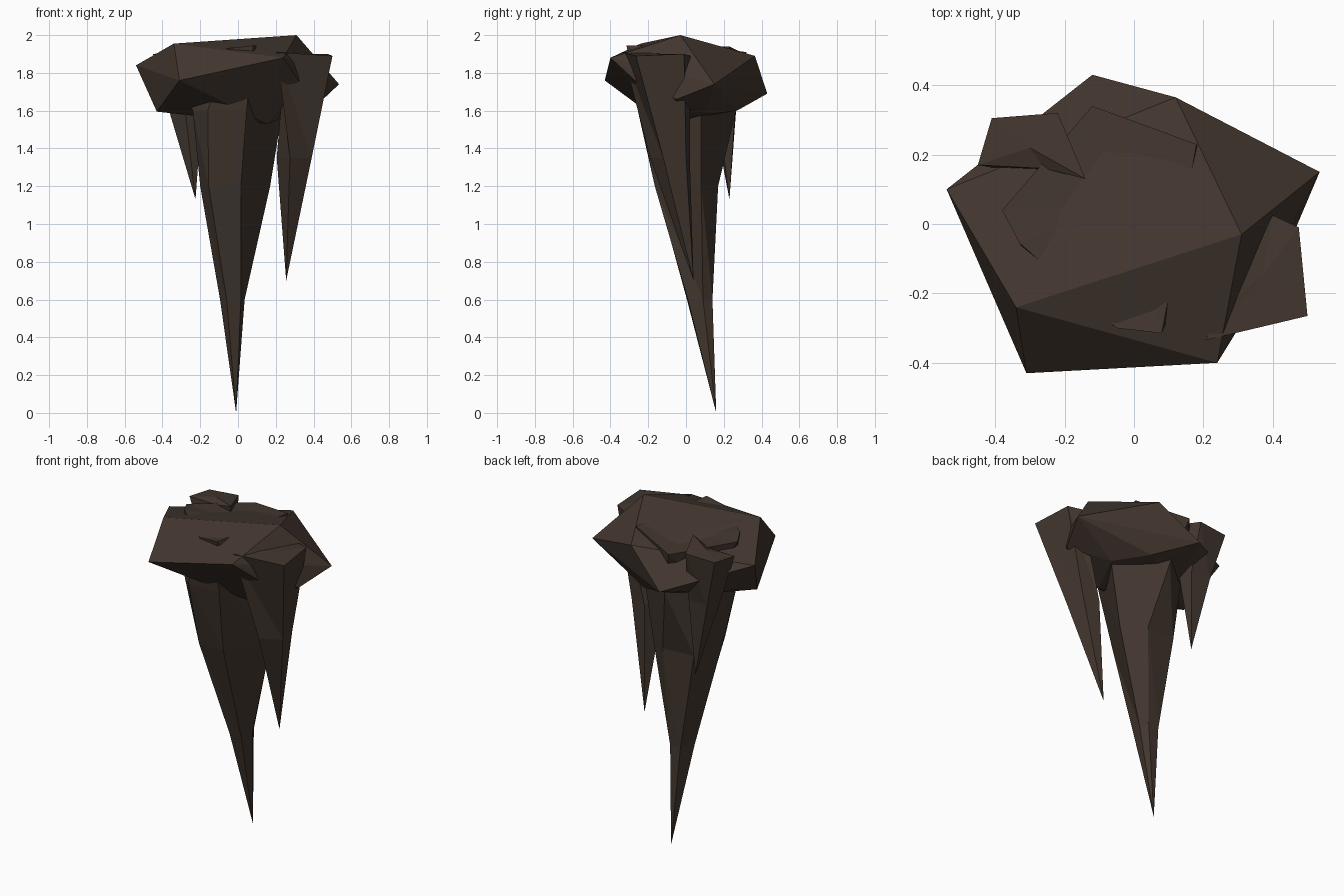
import bpy, bmesh

if "Cube" in bpy.data.objects:
    bpy.data.objects.remove(bpy.data.objects["Cube"])

# One dark brown rock colour
rock = bpy.data.materials.new("dark_brown_rock")
rock.diffuse_color = (0.056, 0.038, 0.028, 1)
rock.use_nodes = True
rock.node_tree.nodes["Principled BSDF"].inputs["Base Color"].default_value = rock.diffuse_color


def finish(name, bm):
    bmesh.ops.recalc_face_normals(bm, faces=bm.faces)
    mesh = bpy.data.meshes.new(name)
    bm.to_mesh(mesh)
    bm.free()
    mesh.materials.append(rock)
    obj = bpy.data.objects.new(name, mesh)
    bpy.context.collection.objects.link(obj)
    return obj


def boulder(name, points):
    """Faceted rock: the convex hull of a few corner points."""
    bm = bmesh.new()
    for p in points:
        bm.verts.new(p)
    bmesh.ops.convex_hull(bm, input=bm.verts)
    loose = [v for v in bm.verts if not v.link_faces]
    bmesh.ops.delete(bm, geom=loose, context='VERTS')
    return finish(name, bm)


def spike(name, top, crown, rings, tip):
    """Irregular faceted spike: crown point, top ring, lower (z, outline) rings, tip."""
    bm = bmesh.new()
    levels = [top] + [[(x, y, z) for x, y in pts] for z, pts in rings]
    loops = [[bm.verts.new(p) for p in level] for level in levels]
    c, t = bm.verts.new(crown), bm.verts.new(tip)
    n = len(top)
    for i in range(n):
        j = (i + 1) % n
        bm.faces.new((c, loops[0][i], loops[0][j]))
        for a, b in zip(loops, loops[1:]):
            bm.faces.new((a[i], b[i], b[j]))
            bm.faces.new((a[i], b[j], a[j]))
        bm.faces.new((loops[-1][i], t, loops[-1][j]))
    return finish(name, bm)


# Wide slab at the top
boulder("rock_cap", [
    (-.54, .10, 1.84), (-.34, -.24, 1.955), (.31, -.03, 2.0), (.12, .365, 1.89),
    (-.12, .43, 1.69), (.535, .15, 1.74), (.24, -.40, 1.88), (-.31, -.43, 1.76),
    (.32, -.27, 1.76), (.45, -.05, 1.66),
    (-.43, -.08, 1.595), (-.22, .08, 1.575), (.10, .27, 1.60), (.25, .10, 1.58),
    (.16, -.12, 1.53)])

# Long central spike, its top corners poking through the slab
spike("main_spike",
      [(-.33, -.055, 1.935), (-.05, -.30, 1.93), (.08, -.315, 1.945),
       (.18, .23, 1.94), (-.12, .34, 1.885), (-.38, .04, 1.92)],
      (-.05, .05, 1.90),
      [(1.6, [(-.24, -.18), (-.16, -.255), (.045, -.25), (.235, .08), (-.04, .265), (-.24, .12)]),
       (1.2, [(-.20, -.07), (-.155, -.16), (.015, -.165), (.17, .08), (.04, .17), (-.16, .15)]),
       (.6, [(-.095, .05), (-.06, .005), (.015, .01), (.035, .09), (.01, .14), (-.06, .14)])],
      (-.01, .16, 0))

# Medium spike on the right
spike("right_spike",
      [(.205, -.335, 1.91), (.50, -.265, 1.89), (.475, -.01, 1.90),
       (.40, .025, 1.89), (.25, -.25, 1.91)],
      (.37, -.15, 1.90),
      [(1.35, [(.275, -.19), (.39, -.12), (.37, .00), (.27, .02), (.205, -.08)])],
      (.255, .04, .70))

# Short spike at the back left
spike("left_spike",
      [(-.45, .17, 1.90), (-.26, .16, 1.90), (-.14, .13, 1.935),
       (-.22, .32, 1.91), (-.41, .305, 1.90)],
      (-.30, .22, 1.915),
      [(1.6, [(-.365, .19), (-.28, .14), (-.19, .17), (-.20, .26), (-.33, .265)])],
      (-.225, .23, 1.13))
